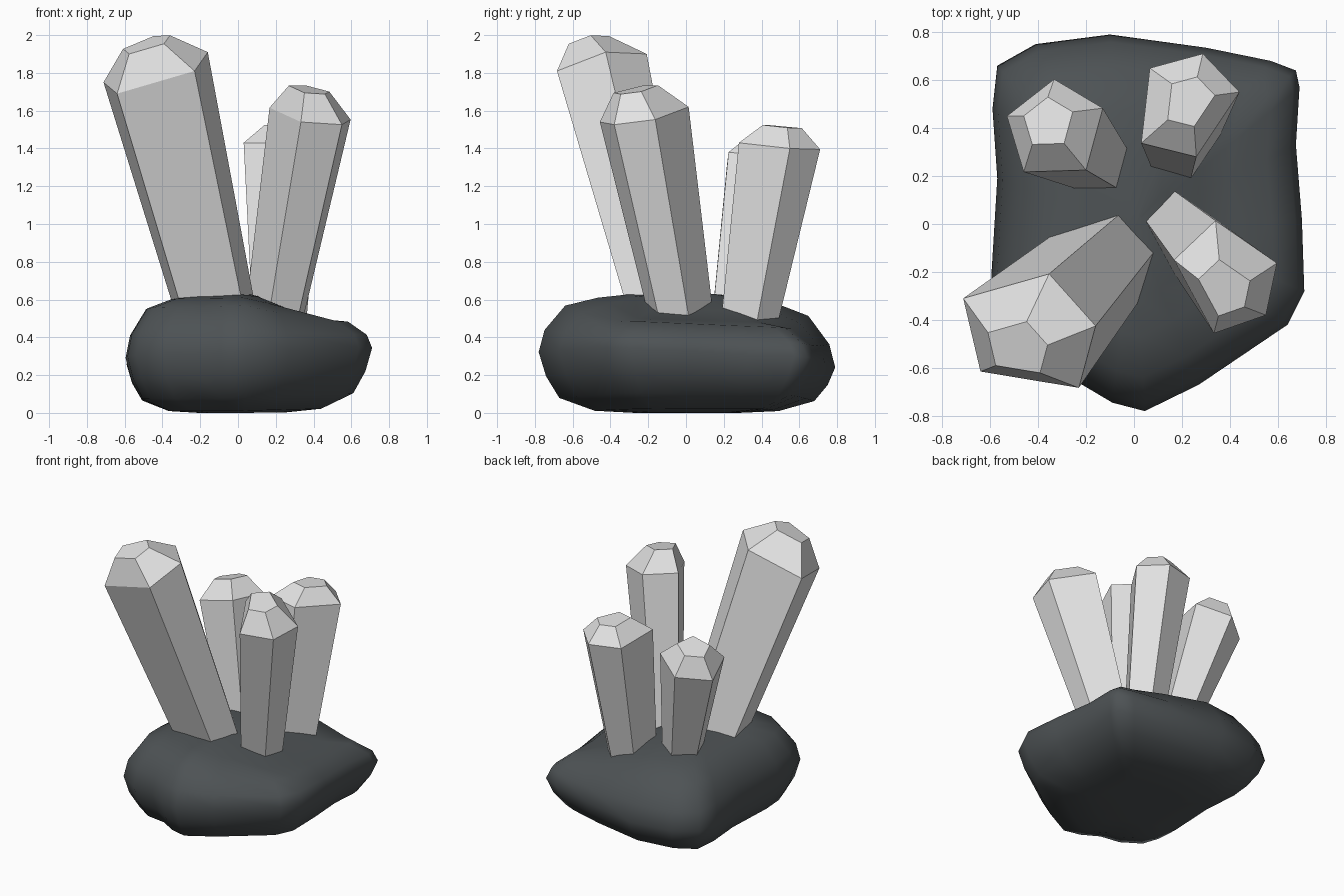
import bpy
import bmesh
from mathutils import Vector

cube = bpy.data.objects.get("Cube")
if cube:
    bpy.data.objects.remove(cube, do_unlink=True)


def make_material(name, colour):
    mat = bpy.data.materials.new(name)
    mat.use_nodes = True
    mat.diffuse_color = colour
    mat.node_tree.nodes["Principled BSDF"].inputs["Base Color"].default_value = colour
    return mat


rock_grey = make_material("dark slate rock", (0.075, 0.085, 0.09, 1))
crystal_grey = make_material("pale grey crystal", (0.77, 0.77, 0.77, 1))


def build_lofted(name, rings, material, smooth=False):
    """Skin a stack of closed rings, listed bottom to top, and cap both ends."""
    bm = bmesh.new()
    loops = [[bm.verts.new(p) for p in ring] for ring in rings]
    for low, high in zip(loops, loops[1:]):
        count = len(low)
        for i in range(count):
            j = (i + 1) % count
            bm.faces.new((low[i], low[j], high[j], high[i]))
    for end in (loops[0], loops[-1]):
        bm.faces.new(end)
    bmesh.ops.recalc_face_normals(bm, faces=bm.faces)
    for face in bm.faces:
        face.smooth = smooth
    mesh = bpy.data.meshes.new(name)
    bm.to_mesh(mesh)
    bm.free()
    mesh.materials.append(material)
    obj = bpy.data.objects.new(name, mesh)
    bpy.context.collection.objects.link(obj)
    return obj


def resize_ring(ring, centre, scale):
    """Scaled copy of a ring moved to a new centre."""
    middle = sum(ring, Vector()) / len(ring)
    return [Vector(centre) + (p - middle) * scale for p in ring]


def build_crystal(name, shoulder, cap_centre, cap_scale, root_centre, root_scale):
    """Five-sided shaft widening to its shoulder, then a bevelled flat tip."""
    ring = [Vector(p) for p in shoulder]
    root = resize_ring(ring, root_centre, root_scale)
    tip = resize_ring(ring, cap_centre, cap_scale)
    return build_lofted(name, [root, ring, tip], crystal_grey)


# Rock: plan outline scaled through a rounded height profile
outline = [(-.59, .48), (-.57, .66), (-.41, .75), (-.1, .79), (.3, .735),
           (.57, .68), (.675, .64), (.69, .57), (.675, .33), (.7, .02),
           (.71, -.28), (.64, -.42), (.27, -.67), (.045, -.78), (-.09, -.745),
           (-.225, -.665), (-.39, -.64), (-.54, -.54), (-.585, -.4),
           (-.595, -.22), (-.57, .19)]
profile = [(.35, 0), (.62, .01), (.86, .07), (.95, .17), (1, .28),
           (.96, .4), (.82, .54), (.6, .595), (.4, .62), (.2, .63), (.05, .635)]
rim = 0.28


def rock_point(x, y, scale, z):
    x, y = x * scale, y * scale
    tilt = min(1, z / rim)
    if z > rim:  # the top slopes down toward the left side
        z = rim + (z - rim) * (1 - min(0.36, 1.2 * max(0, x - 0.08)))
    # the left rim is raised, and the front stands higher than the back
    z += 0.07 * max(0, x) * scale ** 2 - 0.05 * y * tilt * scale
    return Vector((x, y, z))


build_lofted("rock_base",
             [[rock_point(x, y, s, z) for x, y in outline] for s, z in profile],
             rock_grey, smooth=True)

# Crystals
build_crystal("tall_front_right_crystal",
              [(-.712, -.31, 1.75), (-.64, -.615, 1.69), (-.23, -.683, 1.81),
               (-.16, -.425, 1.91), (-.354, -.208, 1.9)],
              (-.477, -.515, 1.955), .45, (-.058, -.085, .34), .69)
build_crystal("front_left_crystal",
              [(.596, -.163, 1.553), (.55, -.38, 1.526), (.333, -.456, 1.54),
               (.167, -.15, 1.616), (.34, .014, 1.62)],
              (.384, -.269, 1.71), .5, (.178, -.003, .37), .67)
build_crystal("back_right_crystal",
              [(-.53, .45, 1.25), (-.333, .604, 1.28), (-.13, .483, 1.355),
               (-.2, .225, 1.38), (-.46, .217, 1.315)],
              (-.358, .423, 1.435), .51, (-.125, .235, .45), .57)
build_crystal("back_left_crystal",
              [(.066, .65, 1.4), (.287, .71, 1.395), (.44, .55, 1.4),
               (.26, .28, 1.43), (.03, .337, 1.43)],
              (.23, .515, 1.515), .48, (.205, .325, .38), .66)
